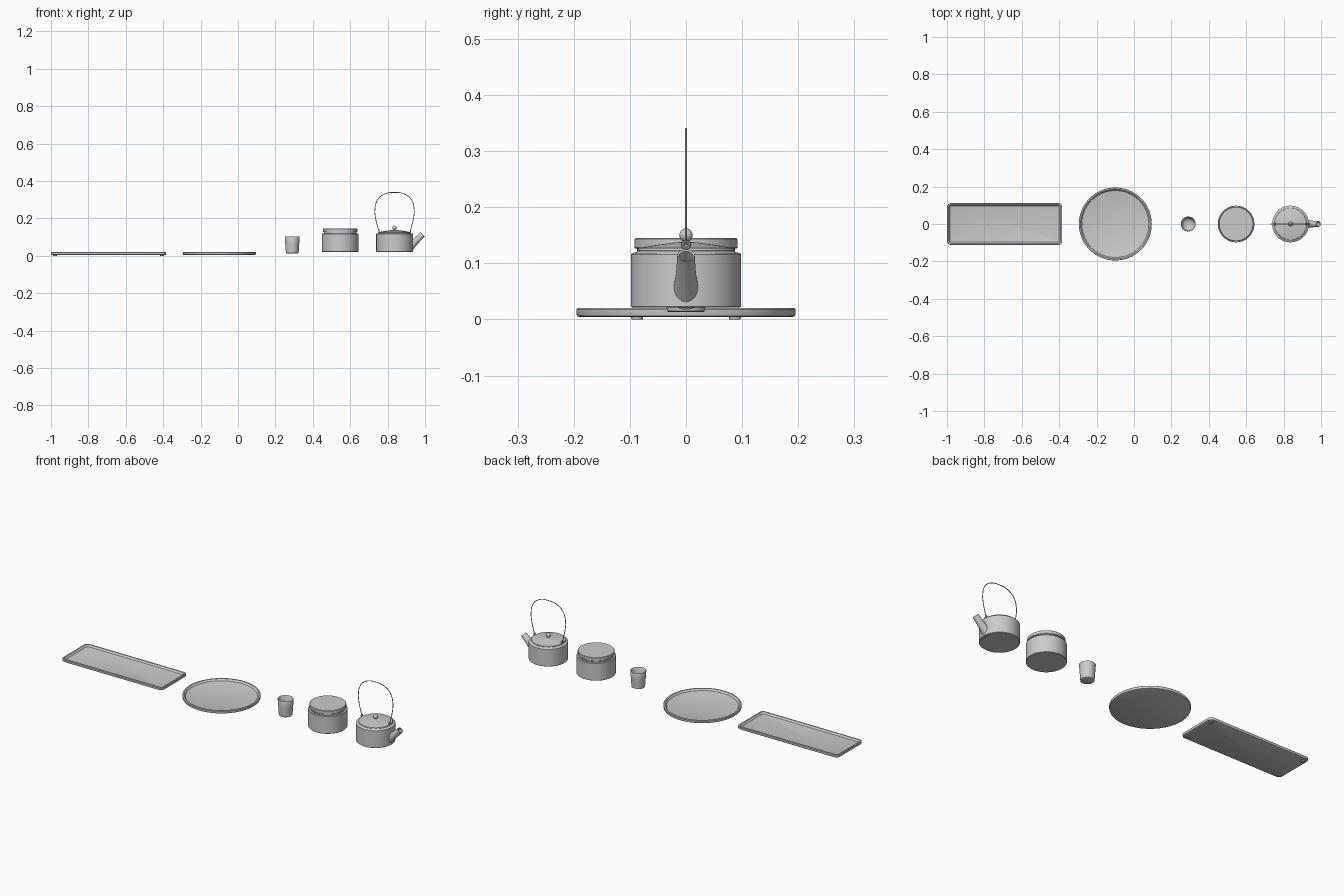
import bpy, bmesh
from math import sin, cos, pi, radians
from mathutils import Vector

if "Cube" in bpy.data.objects:
    bpy.data.objects.remove(bpy.data.objects["Cube"])


def loft(name, rings, caps=True):
    """Skin a list of equal-length point rings, capping both ends."""
    bm = bmesh.new()
    rows = [[bm.verts.new(p) for p in ring] for ring in rings]
    n = len(rows[0])
    for a, b in zip(rows, rows[1:]):
        for i in range(n):
            j = (i + 1) % n
            bm.faces.new((a[i], a[j], b[j], b[i]))
    if caps:
        bm.faces.new(rows[0][::-1])
        bm.faces.new(rows[-1])
    bmesh.ops.recalc_face_normals(bm, faces=bm.faces)
    me = bpy.data.meshes.new(name)
    bm.to_mesh(me)
    bm.free()
    ob = bpy.data.objects.new(name, me)
    bpy.context.collection.objects.link(ob)
    return smooth(ob)


def smooth(ob):
    bpy.ops.object.select_all(action='DESELECT')
    ob.select_set(True)
    bpy.context.view_layer.objects.active = ob
    bpy.ops.object.shade_smooth_by_angle(angle=radians(35))
    return ob


def lathe(name, x, profile, n=64):
    return loft(name, [[(x + r * cos(2 * pi * i / n), r * sin(2 * pi * i / n), z)
                        for i in range(n)] for r, z in profile])


def rounded_rect(cx, hx, hy, r, z, seg=6):
    pts = []
    for k, (sx, sy) in enumerate([(1, 1), (-1, 1), (-1, -1), (1, -1)]):
        for i in range(seg + 1):
            a = pi / 2 * (k + i / seg)
            pts.append((cx + sx * (hx - r) + r * cos(a), sy * (hy - r) + r * sin(a), z))
    return pts


# Rectangular tray: (inset from outer edge, height), underside to inner floor
TRAY = [(0.006, 0.004), (0.001, 0.006), (0, 0.009), (0, 0.018), (0.002, 0.020),
        (0.009, 0.020), (0.011, 0.018), (0.016, 0.011), (0.019, 0.010)]
TX, HX, HY = -0.692, 0.308, 0.112
loft("rectangular_tray",
     [rounded_rect(TX, HX - d, HY - d, max(0.022 - d, 0.005), z) for d, z in TRAY])

# Four low tray feet
for sx in (-1, 1):
    for sy in (-1, 1):
        lathe(f"tray_foot_{'l' if sx < 0 else 'r'}{'f' if sy < 0 else 'b'}",
              TX + sx * (HX - 0.022), [(0.010, 0), (0.011, 0.005)], 16
              ).location.y = sy * 0.087

# Round tray
lathe("round_tray", -0.1, [(0.195 - d, z) for d, z in TRAY], 96)

# Tumbler with a rounded, hollow inside
lathe("cup", 0.29, [(0.031, 0.013), (0.034, 0.015), (0.0355, 0.035), (0.0375, 0.065),
                    (0.040, 0.101), (0.039, 0.103), (0.0375, 0.101), (0.035, 0.065),
                    (0.032, 0.035), (0.024, 0.025), (0.012, 0.021), (0.003, 0.020)], 48)

# Jar body with neck, and its flat lid
BODY = [(0.096, 0.021), (0.098, 0.023), (0.098, 0.116), (0.096, 0.118)]
lathe("jar_body", 0.546, BODY + [(0.087, 0.118), (0.087, 0.128)])
lathe("jar_lid", 0.546, [(0.090, 0.126), (0.092, 0.128), (0.092, 0.143), (0.090, 0.145)])

# Kettle body, shallow conical lid and knob
KX = 0.837
lathe("kettle_body", KX, BODY + [(0.088, 0.120), (0.086, 0.122)])
lathe("kettle_lid", KX, [(0.084, 0.120), (0.086, 0.123), (0.085, 0.127),
                         (0.050, 0.133), (0.020, 0.137), (0.006, 0.138)])
lathe("lid_knob", KX, [(0.006, 0.136), (0.006, 0.140)] +
      [(0.012 * cos(radians(a)), 0.150 + 0.012 * sin(radians(a)))
       for a in range(-60, 90, 12)], 24)


# Tapered hollow spout
def spout_ring(x, z, r, n=32):
    u, c = Vector((0.73, 0, -0.68)).normalized(), Vector((x, 0, z))
    v = Vector((0, 1, 0))
    return [c + r * (cos(2 * pi * i / n) * u + sin(2 * pi * i / n) * v) for i in range(n)]


loft("spout", [spout_ring(*p) for p in [
    (0.905, 0.034, 0.0245), (0.930, 0.059, 0.0215), (0.955, 0.083, 0.0175),
    (0.987, 0.114, 0.0155), (0.986, 0.113, 0.0125), (0.955, 0.083, 0.0135),
    (0.935, 0.063, 0.015)]])

# Handle lugs: small upright rings on the shoulder
for side, s in (("left", -1), ("right", 1)):
    bpy.ops.mesh.primitive_torus_add(major_radius=0.006, minor_radius=0.0028,
                                     major_segments=24, minor_segments=10,
                                     location=(KX + s * 0.084, 0, 0.132),
                                     rotation=(0, pi / 2, 0))
    bpy.context.object.name = f"handle_lug_{side}"
    smooth(bpy.context.object)

# Thin wire bail handle, mirrored about the kettle axis
half = [(0.084, 0.134), (0.093, 0.165), (0.102, 0.205), (0.105, 0.245),
        (0.093, 0.295), (0.060, 0.327)]
path = [(KX - x, 0, z) for x, z in half] + [(KX, 0, 0.339)] + \
       [(KX + x, 0, z) for x, z in half[::-1]]
cu = bpy.data.curves.new("kettle_handle", 'CURVE')
cu.dimensions = '3D'
cu.bevel_depth = 0.002
cu.bevel_resolution = 2
cu.use_fill_caps = True
cu.resolution_u = 8
sp = cu.splines.new('BEZIER')
sp.bezier_points.add(len(path) - 1)
for bp, p in zip(sp.bezier_points, path):
    bp.co = p
    bp.handle_left_type = bp.handle_right_type = 'AUTO'
handle = bpy.data.objects.new("kettle_handle", cu)
bpy.context.collection.objects.link(handle)
bpy.ops.object.select_all(action='DESELECT')
handle.select_set(True)
bpy.context.view_layer.objects.active = handle
bpy.ops.object.convert(target='MESH')
smooth(bpy.context.object)
